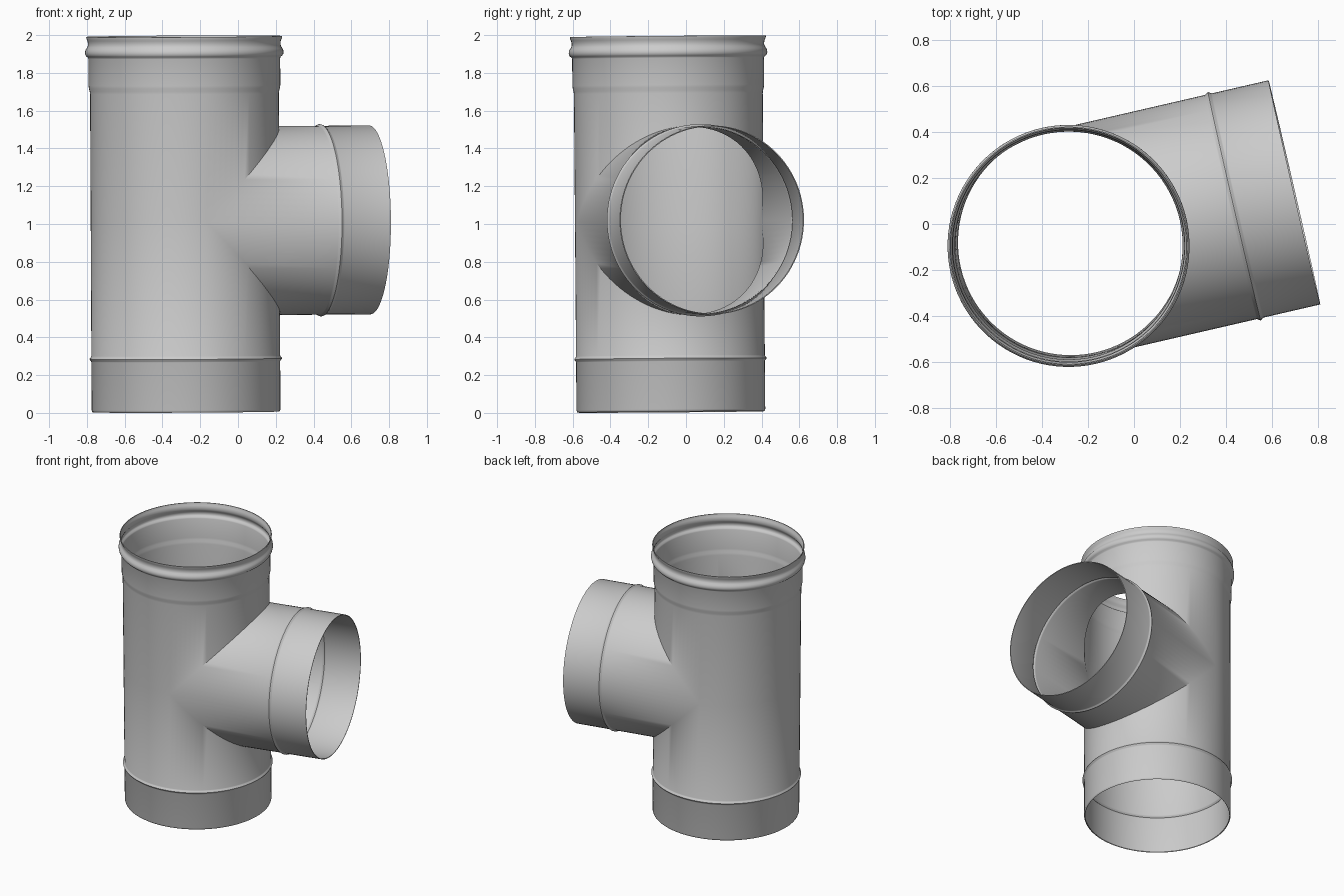
import bpy, bmesh
from math import sin, cos, pi, radians
from mathutils import Matrix, Vector

if "Cube" in bpy.data.objects:
    bpy.data.objects.remove(bpy.data.objects["Cube"])

N = 96            # segments around both pipes
R = 0.5           # shared pipe radius
ZC = 1.01         # height of the branch axis along the main pipe
WALL = 0.005

bm = bmesh.new()


def skin(rows):
    """Bridge closed rows of N points into quads facing outward."""
    grid = [[bm.verts.new(p) for p in row] for row in rows]
    for a, b in zip(grid, grid[1:]):
        for i in range(N):
            k = (i + 1) % N
            bm.faces.new((a[i], a[k], b[k], b[i]))


ANGLES = [2 * pi * i / N for i in range(N)]


def main_ring(r, z):
    return [(r * cos(t), r * sin(t), z) for t in ANGLES]


def hole_ring(side):
    # follows the saddle opening on the branch side, the mid line elsewhere
    return [(R * cos(t), R * sin(t), ZC + side * R * max(cos(t), 0)) for t in ANGLES]


def branch_ring(r, s):
    return [(s, r * cos(t), r * sin(t)+ ZC) for t in ANGLES]


def bead(pos, height, half):
    """Small rounded rib as (radius, position) points."""
    return [(R + height * (1 + cos(pi * u)) / 2, pos + u * half)
            for u in (-1, -0.7, -0.35, 0, 0.35, 0.7, 1)]


# main pipe below the opening: turned-in lip and lower rib
lower = [(0.493, 0.0), (0.497, 0.003), (R, 0.012)] + bead(0.282, 0.010, 0.016)
skin([main_ring(*p) for p in lower] + [hole_ring(-1)])

# main pipe above the opening: socket step, collar bead and flared rim
upper = [(R, 1.685), (0.502, 1.70), (0.506, 1.715), (0.508, 1.73), (0.508, 1.872),
         (0.511, 1.879), (0.519, 1.885), (0.524, 1.892), (0.526, 1.902),
         (0.525, 1.912), (0.521, 1.922), (0.514, 1.932), (0.510, 1.942),
         (0.510, 1.955), (0.513, 1.968), (0.518, 1.978), (0.519, 1.988)]
skin([hole_ring(1)] + [main_ring(*p) for p in upper])

# branch pipe: saddle edge, rib and plain end
saddle = [(R * abs(sin(t)), R * cos(t), R * sin(t) + ZC) for t in ANGLES]
side = bead(0.735, 0.009, 0.016) + [(R, 1.003)]
skin([saddle] + [branch_ring(*p) for p in side])

# weld the three skins into one continuous tee
bmesh.ops.remove_doubles(bm, verts=bm.verts, dist=1e-5)
mesh = bpy.data.meshes.new("tee_pipe")
bm.to_mesh(mesh)
bm.free()
tee = bpy.data.objects.new("tee_pipe", mesh)
bpy.context.collection.objects.link(tee)

# slight lean of the main axis, branch turned about 13 degrees
up = Vector((-0.005, -0.008, 1)).normalized()
out = Vector((cos(radians(13)), sin(radians(13)), 0))
out = (out - up * out.dot(up)).normalized()
across = up.cross(out)
tee.matrix_world = (Matrix.Translation((-0.275, -0.08, 0.005))
                    @ Matrix((out, across, up)).transposed().to_4x4())

# thin sheet wall and shading
bpy.context.view_layer.objects.active = tee
tee.select_set(True)
wall = tee.modifiers.new("wall", "SOLIDIFY")
wall.thickness = WALL
wall.offset = -1
bpy.ops.object.modifier_apply(modifier="wall")
bpy.ops.object.shade_smooth_by_angle(angle=radians(35))
